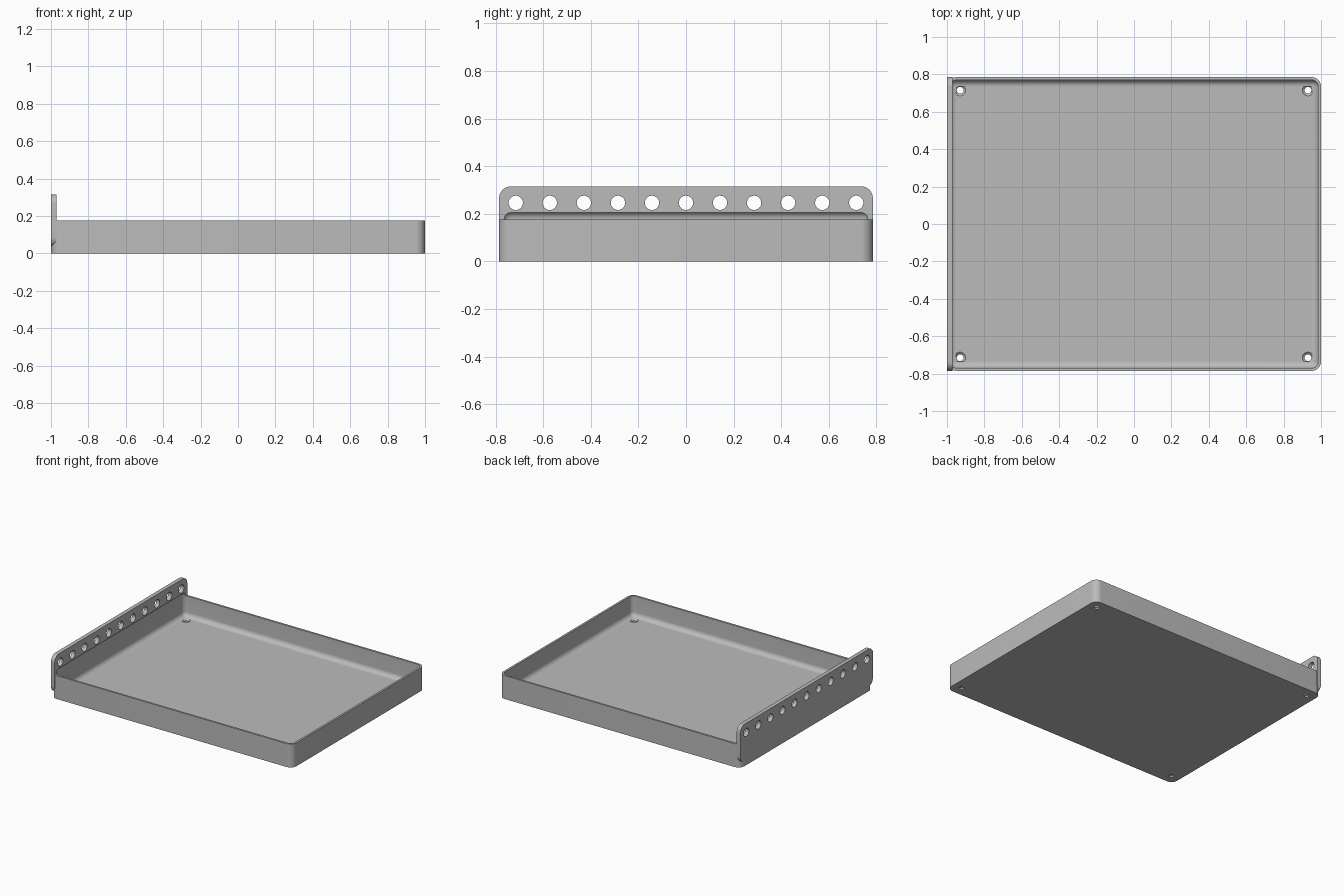
import bpy
import bmesh
from mathutils import Matrix, Vector

if "Cube" in bpy.data.objects:
    bpy.data.objects.remove(bpy.data.objects["Cube"], do_unlink=True)

# Single grey plastic
grey = bpy.data.materials.new("grey_plastic")
grey.use_nodes = True
COLOUR = (0.5, 0.5, 0.5, 1)
grey.diffuse_color = COLOUR
grey.node_tree.nodes["Principled BSDF"].inputs["Base Color"].default_value = COLOUR

# Main sizes
HALF_X, HALF_Y = 1.0, 0.785
TRAY_TOP, PLATE_LOW, PLATE_TOP = 0.175, 0.035, 0.315
WALL, FLOOR, PLATE = 0.015, 0.022, 0.03


def finish(bm, name):
    mesh = bpy.data.meshes.new(name)
    bmesh.ops.recalc_face_normals(bm, faces=bm.faces)
    bm.to_mesh(mesh)
    bm.free()
    mesh.materials.append(grey)
    obj = bpy.data.objects.new(name, mesh)
    bpy.context.collection.objects.link(obj)
    return obj


def rounded_box(name, low, high, radius, axis=None):
    """Box with rounded edges: those along one axis, or all of them."""
    bm = bmesh.new()
    low, high = Vector(low), Vector(high)
    bmesh.ops.create_cube(bm, size=1)
    for v in bm.verts:
        v.co = [high[i] if v.co[i] > 0 else low[i] for i in range(3)]
    edges = [e for e in bm.edges if axis is None
             or abs((e.verts[0].co - e.verts[1].co).normalized()[axis]) > 0.9]
    bmesh.ops.bevel(bm, geom=edges, offset=radius, segments=10,
                    profile=0.5, affect='EDGES')
    return finish(bm, name)


def add_cone(bm, matrix, r_low, r_high, depth):
    bmesh.ops.create_cone(bm, cap_ends=True, segments=40, radius1=r_low,
                          radius2=r_high, depth=depth, matrix=matrix)


def combine(target, other, operation):
    mod = target.modifiers.new("join", 'BOOLEAN')
    mod.operation, mod.solver, mod.object = operation, 'EXACT', other
    bpy.context.view_layer.objects.active = target
    bpy.ops.object.modifier_apply(modifier=mod.name)
    bpy.data.objects.remove(other, do_unlink=True)


# Tray body with the taller mounting plate on its right side
tray = rounded_box("tray", (-HALF_X, -HALF_Y, 0), (HALF_X, HALF_Y, TRAY_TOP), 0.05, 2)
plate = rounded_box("mounting_plate", (-HALF_X, -HALF_Y, PLATE_LOW),
                    (-HALF_X + PLATE, HALF_Y, PLATE_TOP), 0.05, 0)
combine(tray, plate, 'UNION')

# Filleted hollow, which also undercuts the plate
hollow = rounded_box("hollow_cutter", (WALL - HALF_X, WALL - HALF_Y, FLOOR),
                     (HALF_X - WALL, HALF_Y - WALL, 0.2115), 0.035)
combine(tray, hollow, 'DIFFERENCE')

# Row of holes through the plate
bm = bmesh.new()
for i in range(-5, 6):
    add_cone(bm, Matrix.Translation((-HALF_X + PLATE / 2, i * 0.143, 0.246))
             @ Matrix.Rotation(1.5707963, 4, 'Y'), 0.03, 0.03, 0.1)
combine(tray, finish(bm, "plate_hole_cutter"), 'DIFFERENCE')

# Countersunk screw holes in the floor corners
for r_low, r_high, z, depth in ((0.018, 0.018, 0, 0.1),
                                (0.018, 0.03, FLOOR - 0.005, 0.0102)):
    bm = bmesh.new()
    for x in (-0.93, 0.93):
        for y in (-0.715, 0.715):
            add_cone(bm, Matrix.Translation((x, y, z)), r_low, r_high, depth)
    combine(tray, finish(bm, "screw_hole_cutter"), 'DIFFERENCE')

# Smooth fillets, crisp edges
bpy.ops.object.select_all(action='DESELECT')
tray.select_set(True)
bpy.context.view_layer.objects.active = tray
bpy.ops.object.shade_smooth_by_angle(angle=0.5)
